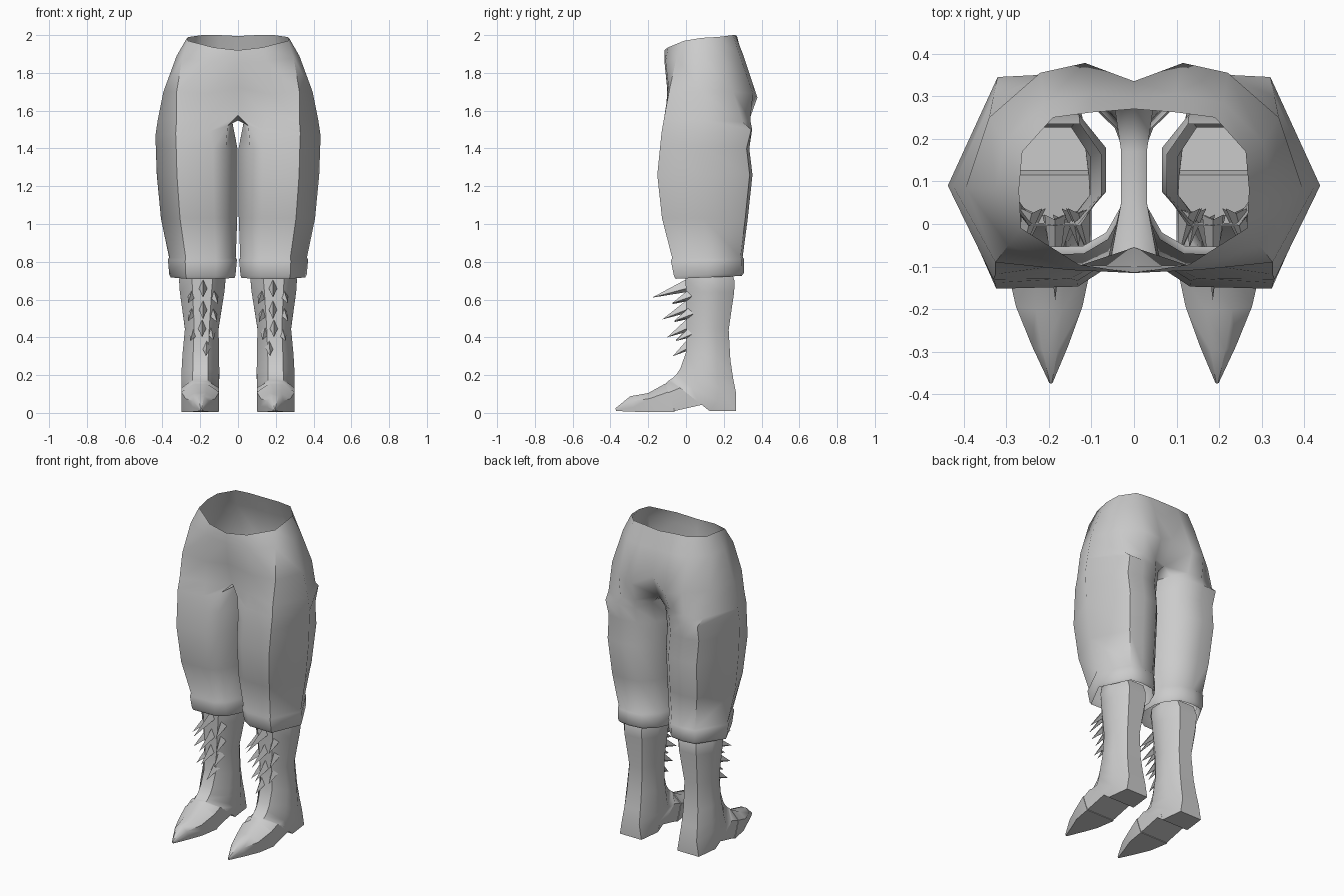
import bpy, bmesh
from mathutils import Vector

grey = bpy.data.materials.new("plain grey")
grey.diffuse_color = (0.6, 0.6, 0.6, 1)


def finish(name, bm, angle=0.9):
    """Turn a right-hand half into a mirrored, smooth-shaded object."""
    bmesh.ops.recalc_face_normals(bm, faces=bm.faces)
    me = bpy.data.meshes.new(name)
    bm.to_mesh(me)
    bm.free()
    me.materials.append(grey)
    ob = bpy.data.objects.new(name, me)
    bpy.context.collection.objects.link(ob)
    bpy.ops.object.select_all(action='DESELECT')
    ob.select_set(True)
    bpy.context.view_layer.objects.active = ob
    bpy.ops.object.shade_smooth_by_angle(angle=angle)
    mod = ob.modifiers.new("mirror", 'MIRROR')
    mod.use_clip = True
    mod.merge_threshold = 0.0005
    return ob


def bridge(bm, a, b, closed):
    n = len(a)
    for i in range(n if closed else n - 1):
        j = (i + 1) % n
        bm.faces.new((a[i], a[j], b[j], b[i]))


# Trousers: open half rings at the hips, closed rings down the leg
hips = [
    [(0, -.115, 1.92), (.13, -.095, 1.935), (.265, -.01, 1.97), (.27, .08, 1.985),
     (.262, .17, 1.99), (.19, .25, 2.0), (.1, .262, 2.0), (0, .27, 1.995)],
    [(0, -.113, 1.85), (.15, -.108, 1.86), (.295, -.05, 1.88), (.325, .08, 1.89),
     (.305, .19, 1.89), (.21, .285, 1.89), (.1, .305, 1.89), (0, .297, 1.89)],
    [(0, -.1, 1.72), (.16, -.095, 1.69), (.325, -.09, 1.70), (.395, .085, 1.70),
     (.34, .25, 1.70), (.22, .355, 1.69), (.115, .378, 1.67), (0, .335, 1.73)],
]
crotch = [(0, -.055, 1.575), (.15, -.105, 1.57), (.325, -.118, 1.55), (.425, .09, 1.55),
          (.33, .3, 1.54), (.22, .34, 1.55), (.12, .335, 1.55), (0, .27, 1.58),
          (0, .17, 1.55), (0, .05, 1.548)]
thigh = [(.055, -.085, 1.52), (.15, -.128, 1.49), (.33, -.13, 1.48), (.437, .09, 1.47),
         (.32, .345, 1.5), (.22, .35, 1.5), (.12, .34, 1.5), (.045, .27, 1.53),
         (.03, .17, 1.54), (.03, .05, 1.538)]
LEG = [(.14, .1), (.3, .01), (.75, 0), (1, .48), (.72, .97), (.5, 1), (.26, .97),
       (.08, .8), (0, .6), (0, .34)]
# z, inner x, outer x, front y, back y, drop from back to front
legs = [(1.40, .003, .435, -.138, .335, 0), (1.26, .003, .43, -.152, .352, 0),
        (1.03, .004, .408, -.127, .327, 0), (.825, .012, .365, -.073, .30, .005),
        (.815, .006, .371, -.08, .307, .01), (.74, .013, .364, -.064, .306, .015),
        (.725, .018, .357, -.055, .295, .015)]

bm = bmesh.new()
rows = [[bm.verts.new(p) for p in r] for r in hips + [crotch, thigh]]
for z, x0, x1, y0, y1, drop in legs:
    rows.append([bm.verts.new((x0 + u * (x1 - x0), y0 + v * (y1 - y0), z - drop * (1 - v)))
                 for u, v in LEG])
for k in range(len(rows) - 1):
    if k < 3:
        bridge(bm, rows[k], rows[k + 1][:8], False)
    else:
        bridge(bm, rows[k], rows[k + 1], True)
finish("trousers", bm)


def loft(bm, rings):
    """Eight-sided rings: centre x, front (y,z), back (y,z), half width, front and back half width."""
    out = []
    for cx, f, b, w, wf, wb in rings:
        pts = [(wf, 0), (w, .3), (w, .7), (wb, 1), (-wb, 1), (-w, .7), (-w, .3), (-wf, 0)]
        out.append([bm.verts.new((cx + x, f[0] + t * (b[0] - f[0]), f[1] + t * (b[1] - f[1])))
                    for x, t in pts])
    for a, b in zip(out, out[1:]):
        bridge(bm, a, b, True)
    return out


# Boot: shaft rings tilt forward through the ankle, heel and arch
bm = bmesh.new()
loft_rings = loft(bm, [
    (.187, (-.005, .76), (.235, .76), .11, .06, .06),
    (.189, (-.003, .71), (.257, .70), .123, .055, .06),
    (.190, (0, .64), (.255, .64), .118, .05, .06),
    (.192, (.002, .45), (.226, .44), .089, .04, .045),
    (.197, (0, .32), (.235, .28), .097, .04, .05),
    (.199, (-.03, .235), (.25, .18), .1, .04, .055),
    (.2, (-.05, .205), (.266, .10), .1, .04, .06),
    (.2, (-.07, .185), (.266, .01), .1, .04, .075),
    (.2, (-.085, .175), (.125, .01), .1, .04, .092),
    (.2, (-.095, .168), (.115, .05), .1, .04, .095),
    (.2, (-.115, .145), (-.06, .01), .097, .035, .095)])
bm.faces.new(loft_rings[-1])
finish("boot", bm, 0.8)

# Pointed toe cap, slightly larger than the foot
bm = bmesh.new()
cap = loft(bm, [
    (.2, (-.11, .155), (-.06, .006), .1, .035, .098),
    (.199, (-.2, .105), (-.18, .006), .078, .032, .078),
    (.197, (-.295, .088), (-.27, .006), .042, .018, .042),
    (.195, (-.374, .024), (-.37, .01), .004, .002, .004)])
bm.faces.new(cap[0])
bm.faces.new(cap[-1])
finish("toe_cap", bm, 0.7)

# Spikes down the shin: base x, y, z, then tip offset
bm = bmesh.new()
spikes = [(.185, .01, .67, 0, -.19, -.06), (.185, .01, .56, 0, -.135, -.065),
          (.19, .01, .46, 0, -.11, -.06), (.165, .01, .355, .005, -.08, -.055),
          (.24, .025, .625, .025, -.1, -.045), (.13, .025, .62, -.025, -.1, -.045),
          (.24, .025, .53, .025, -.09, -.045), (.135, .025, .525, -.025, -.09, -.045),
          (.232, .025, .425, .02, -.08, -.045), (.145, .025, .43, -.015, -.08, -.045)]
for x, y, z, dx, dy, dz in spikes:
    h = .042 if dx == 0 else .036
    base = [bm.verts.new((x + a, y + c, z + b)) for a, b, c in
            ((.025, -.006, .012), (0, h, 0), (-.025, -.006, .012), (0, -h * .7, 0))]
    tip = bm.verts.new(Vector((x + dx, y + dy, z + dz)))
    for i in range(4):
        bm.faces.new((base[i], base[(i + 1) % 4], tip))
    bm.faces.new(base[::-1])
finish("shin_spikes", bm, 0.5)
